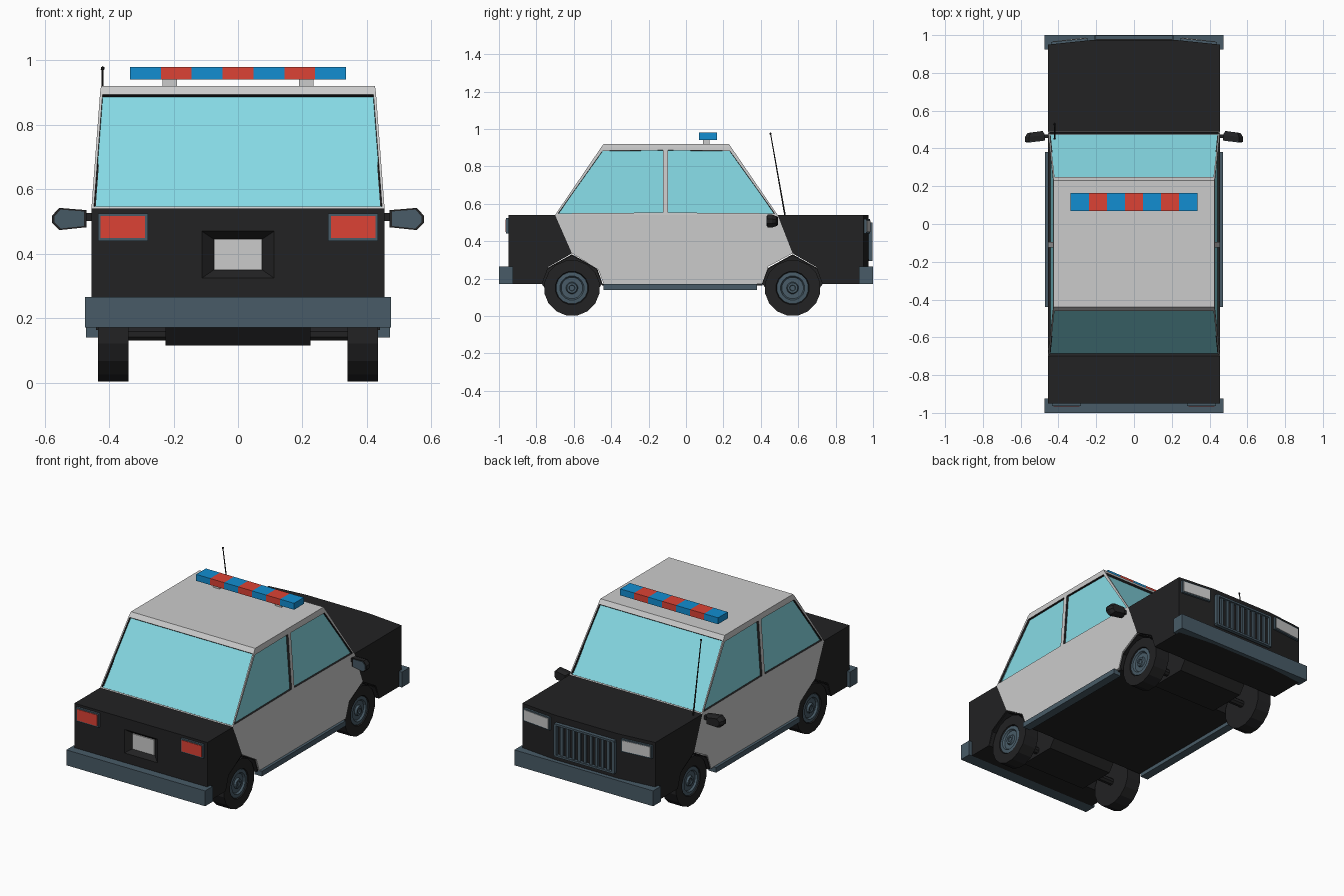
import bpy, bmesh
from math import cos, sin, pi
from mathutils import Vector

if "Cube" in bpy.data.objects:
    bpy.data.objects.remove(bpy.data.objects["Cube"])


def material(name, rgb):
    m = bpy.data.materials.new(name)
    m.diffuse_color = (*rgb, 1)
    m.use_nodes = True
    m.node_tree.nodes["Principled BSDF"].inputs["Base Color"].default_value = m.diffuse_color
    return m


BLACK = material("black", (0.016, 0.016, 0.017))
GREY = material("light_grey", (0.55, 0.55, 0.55))
SLATE = material("slate", (0.065, 0.105, 0.135))
GLASS = material("glass", (0.24, 0.70, 0.78))
RED = material("red", (0.72, 0.055, 0.035))
BLUE = material("blue", (0.006, 0.27, 0.64))


def finish(name, bm, *mats):
    bmesh.ops.recalc_face_normals(bm, faces=bm.faces)
    me = bpy.data.meshes.new(name)
    bm.to_mesh(me)
    bm.free()
    for m in mats:
        me.materials.append(m)
    ob = bpy.data.objects.new(name, me)
    bpy.context.collection.objects.link(ob)
    return ob


def loft(name, rings, mat):
    """Skin closed rings of points and cap both ends."""
    bm = bmesh.new()
    vs = [[bm.verts.new(p) for p in r] for r in rings]
    n = len(vs[0])
    for a, b in zip(vs, vs[1:]):
        for i in range(n):
            j = (i + 1) % n
            bm.faces.new((a[i], a[j], b[j], b[i]))
    bm.faces.new(vs[0])
    bm.faces.new(vs[-1])
    return finish(name, bm, mat)


def prism(name, profile, xs, mat):
    """Extrude a (y, z) side profile through the stations xs."""
    return loft(name, [[(x, y, z) for y, z in profile] for x in xs], mat)


def box(name, x, y, z, mat):
    return prism(name, [(y[0], z[0]), (y[1], z[0]), (y[1], z[1]), (y[0], z[1])], x, mat)


def lathe(name, profile, centre, side, mat, n=16):
    """Spin (radius, x) points round an axle along x."""
    cy, cz = centre
    return loft(name, [[(side * x, cy + r * cos(2 * pi * (i + .5) / n), cz + r * sin(2 * pi * (i + .5) / n))
                        for i in range(n)] for r, x in profile], mat)


W = 0.455
REAR, FRONT = -0.61, 0.57   # axle positions

# Lower body: black tail, grey doors, black nose, with wheel arches in the profiles
tail = prism("rear_body", [(-.70, .54), (-.95, .54), (-.95, .17), (-.77, .17), (-.74, .26), (REAR, .335)],
             (-W, W), BLACK)
prism("door_section", [(-.70, .54), (REAR, .335), (-.47, .25), (-.44, .17), (.405, .17), (.44, .265),
                       (FRONT, .335), (.49, .54)], (-W, W), GREY)
nose = prism("front_body", [(.49, .54), (FRONT, .335), (.70, .26), (.73, .17), (.95, .17), (.95, .54)],
             (-W, -.215, .215, W), BLACK)
for v in nose.data.vertices:
    if v.co.y > .9 and abs(v.co.x) < .3:
        v.co.y += .025

# Black underside, wheel wells and axles
box("floor_pan", (-.44, .44), (-.45, .41), (.163, .172), BLACK)
for tag, y in (("rear", REAR), ("front", FRONT)):
    prism(tag + "_wheel_well", [(y - .16, .17), (y - .12, .115), (y + .12, .115), (y + .16, .17),
                                (y + .13, .25), (y, .33), (y - .13, .25)], (-.225, .225), BLACK)
    prism(tag + "_arch_lining", [(y - .165, .17), (y - .135, .255), (y, .33), (y + .135, .255), (y + .165, .17),
                                 (y + .16, .17), (y + .13, .25), (y, .323), (y - .13, .25), (y - .16, .17)],
          (-.45, .45), BLACK)
    lathe(tag + "_axle", [(.022, -.36), (.022, .36)], (y, .15), 1, BLACK, 8)
    # Wheels: tyre and stepped hub
    for side, s in (("left", -1), ("right", 1)):
        lathe(f"{tag}_{side}_tyre", [(.06, .34), (.15, .34), (.15, .435), (.09, .435), (.085, .42)],
              (y, .15), s, BLACK)
        lathe(f"{tag}_{side}_hub", [(.087, .415), (.085, .43), (.065, .432), (.058, .421), (.032, .421),
                                    (.027, .433), (.016, .433), (.014, .427)], (y, .15), s, SLATE)

# Cabin with recessed windows; one extra level gives the deep roof edge
bm = bmesh.new()
rings = []
for hx, back, mid, fwd, z in ((W, -.70, -.11, .49, .54), (.428, -.455, -.11, .243, .90), (.425, -.44, -.11, .23, .92)):
    rings.append([bm.verts.new(p) for p in ((-hx, back, z), (hx, back, z), (hx, mid, z),
                                            (hx, fwd, z), (-hx, fwd, z), (-hx, mid, z))])
panes = []
for k in (0, 1):
    for i in range(6):
        j = (i + 1) % 6
        f = bm.faces.new((rings[k][i], rings[k][j], rings[k + 1][j], rings[k + 1][i]))
        if k == 0:
            panes.append((f, .011 if i in (0, 3) else .019))
bm.faces.new(rings[2])
bm.faces.new(rings[0][::-1])
bmesh.ops.recalc_face_normals(bm, faces=bm.faces)
for f, t in panes:
    bmesh.ops.inset_individual(bm, faces=[f], thickness=t, depth=0)
    lip = bmesh.ops.inset_individual(bm, faces=[f], thickness=.001, depth=-.013)
    for g in lip["faces"]:
        g.material_index = 2
    f.material_index = 1
finish("cabin", bm, GREY, GLASS, BLACK)

# Bumpers and side skirts
box("rear_bumper", (-.475, .475), (-1, -.925), (.17, .265), SLATE)
box("front_bumper", (-.475, .475), (.925, 1), (.17, .265), SLATE)
for s in (-1, 1):
    box("side_skirt", (s * .42, s * .472), (-.44, .38), (.14, .172), SLATE)

# Tail plate in a tapered recess
cut = loft("plate_cutter", [[(sx * hx, y, z) for sx, z in ((-1, lo), (1, lo), (1, hi), (-1, hi))]
                            for hx, lo, hi, y in ((.125, .315, .478, -.96), (.075, .35, .445, -.92))], BLACK)
cut.hide_render = True
cut.hide_viewport = True
mod = tail.modifiers.new("plate_recess", 'BOOLEAN')
mod.operation = 'DIFFERENCE'
mod.object = cut
mod.solver = 'EXACT'
box("number_plate", (-.075, .075), (-.927, -.915), (.35, .445), GREY)


def lamp(name, s, x0, x1, y0, y1, depth, z, mat):
    """Framed lamp whose y runs from y0 (inner end) to y1 (outer end)."""
    d = 1 if depth > 0 else -1
    for part, e, out, m in (("_frame", 0, depth, SLATE), ("_lens", .008, depth + d * .003, mat)):
        a, b = s * (x0 + e), s * (x1 - e)
        lo, hi = z[0] + e, z[1] - e
        loft(name + part, [[(a, y0 + o, lo), (b, y1 + o, lo), (b, y1 + o, hi), (a, y0 + o, hi)]
                           for o in (-d * .02, out)], m)


for side, s in (("left", -1), ("right", 1)):
    lamp(side + "_tail_light", s, .28, .435, -.95, -.95, -.013, (.44, .525), RED)
    lamp(side + "_headlight", s, .245, .44, .972, .952, .012, (.44, .52), GREY)

# Grille: frame and upright slats
GX, GZ = .205, (.295, .50)
box("grille_back", (-GX, GX), (.96, .979), GZ, BLACK)
for z in (GZ[0], GZ[1] - .012):
    box("grille_rail", (-GX, GX), (.96, .998), (z, z + .012), SLATE)
for i in range(11):
    x = -GX + .006 + i * (2 * GX - .012) / 10
    box("grille_slat", (x - .009, x + .009), (.96, .998 if i in (0, 10) else .99), (GZ[0] + .01, GZ[1] - .01), SLATE)

# Light bar: seven alternating blocks on two feet
step = .67 / 7
for i in range(7):
    x = -.335 + i * step
    box("light_bar_block", (x, x + step), (.07, .165), (.94, .98), RED if i % 2 else BLUE)
for s in (-1, 1):
    box("light_bar_foot", (s * .19, s * .235), (.09, .125), (.915, .942), GREY)

# Door mirrors: tapered hexagonal housing, glass facing the rear, short arm
HEX = [(.47, .482), (.555, .473), (.577, .495), (.577, .518), (.555, .542), (.47, .535)]
for side, s in (("left", -1), ("right", 1)):
    def ring(scale, y):
        return [(s * (.525 + (x - .525) * scale), y + (x - .525) * .1 * -1, .507 + (z - .507) * scale)
                for x, z in HEX]
    loft(side + "_mirror_housing", [ring(1, .438), ring(1, .465), ring(.75, .487)], BLACK)
    loft(side + "_mirror_glass", [ring(.85, .435), ring(.85, .445)], SLATE)
    box(side + "_mirror_arm", (s * .44, s * .49), (.455, .475), (.502, .526), BLACK)

# Aerial leaning back over the left wing
base, tip = Vector((-.42, .53, .535)), Vector((-.42, .452, .975))
loft("aerial", [[p + Vector((r * cos(a * pi / 3), r * sin(a * pi / 3), 0)) for a in range(6)]
                for p, r in ((base, .005), (tip, .003))], BLACK)
bm = bmesh.new()
bmesh.ops.create_icosphere(bm, subdivisions=1, radius=.007)
bmesh.ops.translate(bm, verts=bm.verts, vec=tip)
finish("aerial_tip", bm, BLACK)
